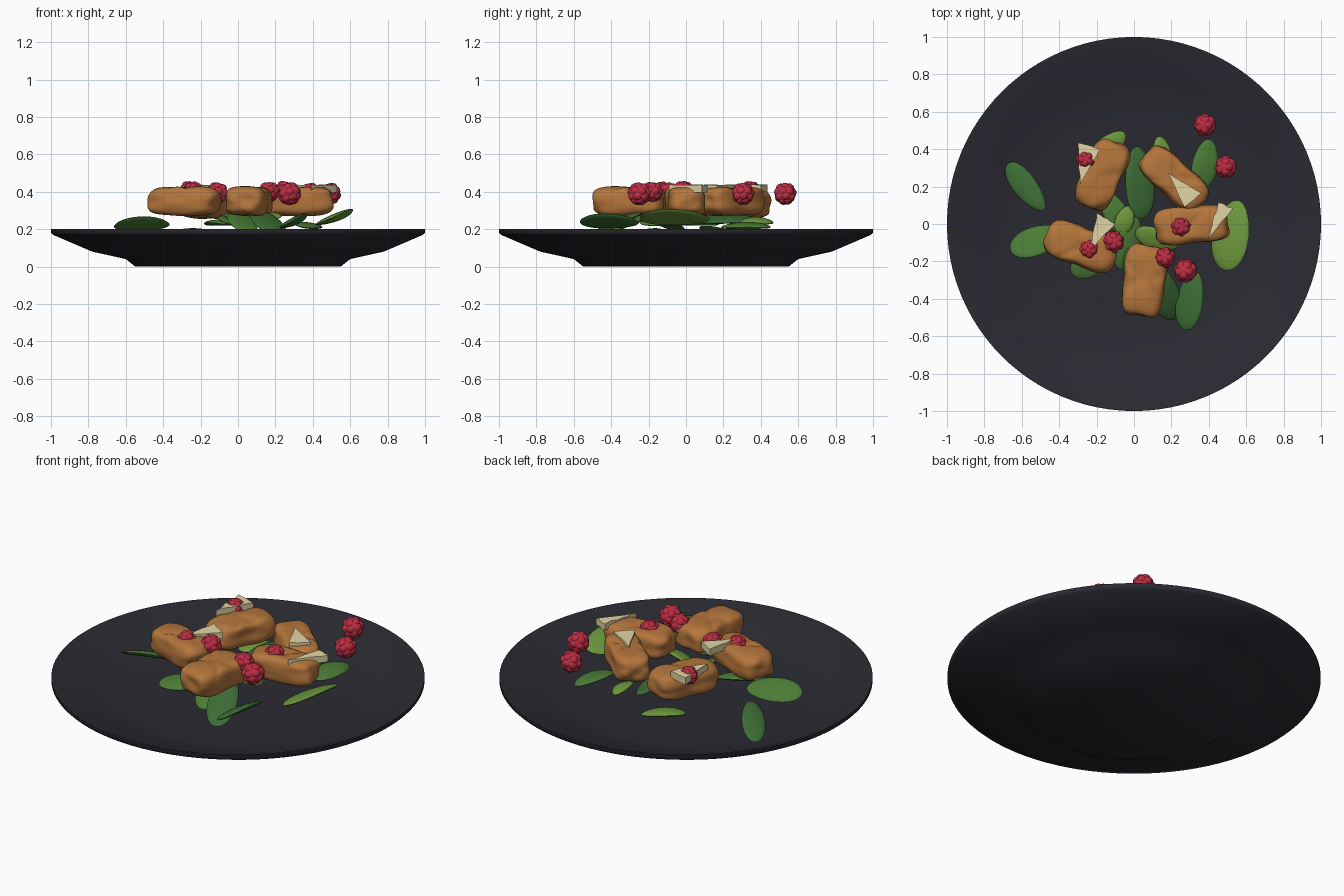
import bpy, bmesh, math, random
from mathutils import Vector, Euler, noise

random.seed(4)
if "Cube" in bpy.data.objects:
    bpy.data.objects.remove(bpy.data.objects["Cube"])


def material(name, rgb):
    m = bpy.data.materials.new(name)
    m.use_nodes = True
    m.diffuse_color = (*rgb, 1)
    m.node_tree.nodes["Principled BSDF"].inputs["Base Color"].default_value = (*rgb, 1)
    return m


slate = material("slate", (.023, .023, .032))
crust = material("golden crust", (.46, .18, .045))
red = material("berry red", (.50, .026, .056))
cream = material("cheese cream", (.76, .67, .38))
dark_green = material("dark green", (.045, .15, .035))
mid_green = material("mid green", (.07, .20, .037))
light_green = material("light green", (.15, .31, .045))


def finish(bm, name, mat, loc=(0, 0, 0), rot=(0, 0, 0), sharp=40):
    bmesh.ops.recalc_face_normals(bm, faces=bm.faces)
    mesh = bpy.data.meshes.new(name)
    bm.to_mesh(mesh)
    bm.free()
    mesh.materials.append(mat)
    ob = bpy.data.objects.new(name, mesh)
    bpy.context.collection.objects.link(ob)
    ob.location = loc
    ob.rotation_euler = Euler([math.radians(a) for a in rot])
    bpy.ops.object.select_all(action='DESELECT')
    ob.select_set(True)
    bpy.context.view_layer.objects.active = ob
    bpy.ops.object.shade_smooth_by_angle(angle=math.radians(sharp))
    return ob


def plate():
    # Foot, flared underside, thin rim and shallow dished top, spun around z
    profile = [(0, 0), (.55, 0), (.60, .04), (.78, .08), (.99, .17),
               (1, .18), (1, .2), (.985, .2), (.78, .108), (.60, .078), (0, .07)]
    bm = bmesh.new()
    verts = [bm.verts.new((r, 0, z)) for r, z in profile]
    edges = [bm.edges.new(pair) for pair in zip(verts, verts[1:])]
    bmesh.ops.spin(bm, geom=verts + edges, cent=(0, 0, 0), axis=(0, 0, 1),
                   angle=math.tau, steps=96)
    bmesh.ops.remove_doubles(bm, verts=bm.verts, dist=.0005)
    finish(bm, "plate", slate, sharp=50)


def bread(i, x, y, length, width, yaw, z=.35):
    # Rounded brick, gently lumpy, with pinched creases across the top
    bm = bmesh.new()
    bmesh.ops.create_cube(bm, size=2)
    bmesh.ops.subdivide_edges(bm, edges=bm.edges, cuts=15, use_grid_fill=True)
    half = Vector((length / 2, width / 2, .077))
    for v in bm.verts:
        p = v.co.copy()
        p /= sum(abs(c) ** 4 for c in p) ** .25
        p *= 1 + .08 * noise.noise(p * 1.5 + Vector((i * 7, 0, 0)))
        for slope in (.25, -.5):
            dent = math.exp(-((p.x + slope * p.y) / .1) ** 2) * max(0, p.z)
            p.z -= .13 * dent * abs(math.cos(2 * p.y + i))
        p.y *= 1 - .06 * math.exp(-(p.x / .3) ** 2)
        v.co = Vector(a * b for a, b in zip(p, half))
    finish(bm, f"bread_piece_{i}", crust, (x, y, z), (0, 0, yaw))


def leaf(name, mat, x, y, z, length, width, yaw, roll=0, pitch=0):
    # Lens with a slight lengthwise curl
    bm = bmesh.new()
    bmesh.ops.create_uvsphere(bm, u_segments=28, v_segments=10, radius=1)
    for v in bm.verts:
        a, b, c = v.co
        v.co = (a * length / 2, b * width / 2 * (1 - .12 * a),
                c * .016 + .01 * (.5 - a * a))
    finish(bm, name, mat, (x, y, z), (roll, pitch, yaw), 60)


def berry(i, x, y, z, size):
    # Round core covered by rings of soft drupelets, hollow at the top
    bm = bmesh.new()
    bmesh.ops.create_icosphere(bm, subdivisions=3, radius=size * .9)
    rings = [(-65, 4), (-30, 6), (8, 7), (48, 5)]
    for k, (lat, count) in enumerate(rings):
        a = math.radians(lat)
        for j in range(count):
            t = math.tau * (j + .5 * (k % 2)) / count
            pos = Vector((math.cos(a) * math.cos(t), math.cos(a) * math.sin(t), math.sin(a)))
            new = bmesh.ops.create_icosphere(bm, subdivisions=2, radius=size * .46)["verts"]
            bmesh.ops.translate(bm, verts=new, vec=pos * size * .58)
    tilt = [random.uniform(-15, 15), random.uniform(-15, 15), random.uniform(0, 90)]
    finish(bm, f"berry_{i}", red, (x, y, z), tilt, 60)


def cheese(i, corners):
    # Thin triangular shaving with rough edges
    bm = bmesh.new()
    pts = [Vector((*c, .397)) for c in corners]
    outline = []
    for a, b in zip(pts, pts[1:] + pts[:1]):
        outline += [a.lerp(b, k / 5) for k in range(5)]
    for k, p in enumerate(outline):
        if k % 5:
            p += Vector((random.uniform(-.004, .004), random.uniform(-.004, .004), 0))
    face = bm.faces.new([bm.verts.new(p) for p in outline])
    top = bmesh.ops.extrude_face_region(bm, geom=[face])["geom"]
    for v in top:
        if isinstance(v, bmesh.types.BMVert):
            v.co.z += .04 + random.uniform(-.003, .003)
    finish(bm, f"cheese_shaving_{i}", cream, sharp=25)


plate()

# Toasted bread pieces in a ring
for i, spec in enumerate([(-.17, .265, .37, .21, 65, .335), (.215, .24, .40, .20, -42),
                          (.305, -.005, .39, .205, 5), (-.285, -.12, .38, .21, -20),
                          (.055, -.30, .38, .23, 83)]):
    bread(i + 1, *spec)

# Salad leaves: x, y, z, length, width, yaw, roll, pitch
leaves = {
    dark_green: [(-.58, .2, .17, .33, .13, -52, 10, -17),
                 (.30, -.41, .24, .32, .16, 80, -28),
                 (.155, -.36, .235, .36, .16, 112, 0, -24),
                 (.03, .22, .25, .39, .16, 94, 15)],
    mid_green: [(-.515, -.09, .225, .31, .17, 18, -25),
                (.38, .32, .215, .27, .14, 80, 8),
                (.02, -.27, .24, .32, .15, 105, 0, -20),
                (-.22, -.2, .18, .26, .15, 30, 10),
                (-.03, -.1, .24, .30, .14, 75, 20),
                (-.10, .06, .23, .26, .13, 120)],
    light_green: [(.52, -.06, .26, .38, .21, 80, -23),
                  (-.14, .41, .18, .24, .12, 40, 5),
                  (.15, .38, .24, .18, .10, 100, 15),
                  (.12, -.08, .27, .24, .12, -20, 20),
                  (-.05, .02, .26, .16, .10, 70)],
}
for mat, specs in leaves.items():
    for i, spec in enumerate(specs):
        leaf(f"{mat.name.replace(' ', '_')}_leaf_{i + 1}", mat, *spec)

# Berries
for i, spec in enumerate([(.38, .53, .39, .06), (.49, .305, .39, .06),
                          (.25, -.015, .405, .055), (.165, -.18, .40, .056),
                          (.275, -.25, .39, .062), (-.11, -.095, .395, .058),
                          (-.24, -.135, .405, .052), (-.26, .345, .41, .05)]):
    berry(i + 1, *spec)

# Cheese shavings, as triangle corners
for i, tri in enumerate([[(.18, .275), (.27, .09), (.36, .165)],
                         [(.39, -.09), (.53, .085), (.45, .115)],
                         [(-.23, -.13), (-.10, 0), (-.20, .06)],
                         [(-.29, .21), (-.18, .40), (-.30, .435)]]):
    cheese(i + 1, tri)
